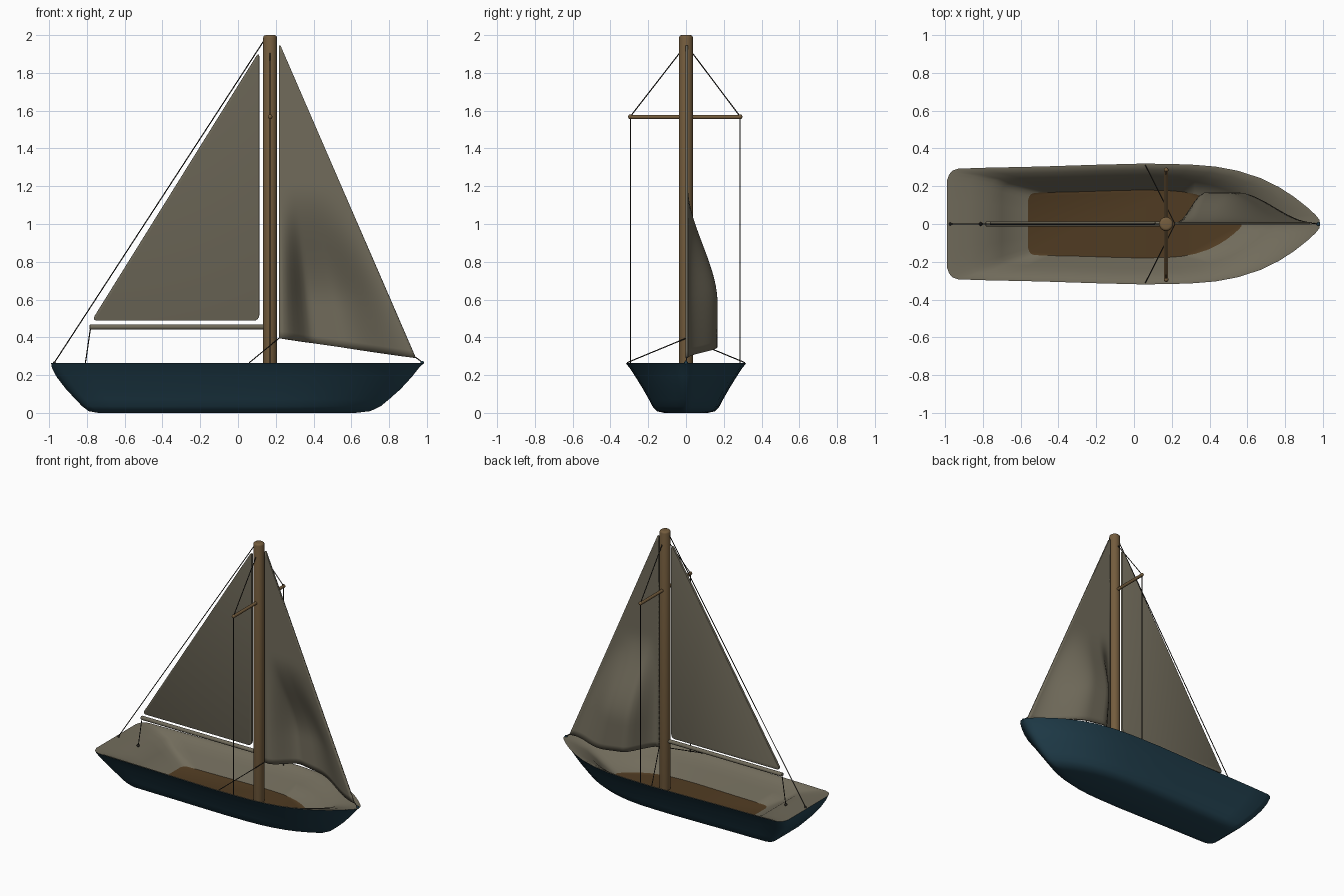
import bpy, bmesh, math
from mathutils import Vector

if "Cube" in bpy.data.objects:
    bpy.data.objects.remove(bpy.data.objects["Cube"])


def material(name, rgb):
    m = bpy.data.materials.new(name)
    m.diffuse_color = (*rgb, 1)
    m.use_nodes = True
    m.node_tree.nodes["Principled BSDF"].inputs["Base Color"].default_value = m.diffuse_color
    return m


TEAL = material("hull_teal", (0.016, 0.052, 0.078))
CREAM = material("cream", (0.165, 0.148, 0.105))
WOOD = material("mast_wood", (0.175, 0.108, 0.047))
FLOOR = material("floor_brown", (0.080, 0.044, 0.016))
ROPE = material("rope_dark", (0.022, 0.019, 0.015))


def finish(name, bm, mats, angle=40):
    bmesh.ops.recalc_face_normals(bm, faces=bm.faces)
    me = bpy.data.meshes.new(name)
    bm.to_mesh(me)
    bm.free()
    for m in mats:
        me.materials.append(m)
    ob = bpy.data.objects.new(name, me)
    bpy.context.collection.objects.link(ob)
    bpy.ops.object.select_all(action='DESELECT')
    ob.select_set(True)
    bpy.context.view_layer.objects.active = ob
    bpy.ops.object.shade_smooth_by_angle(angle=math.radians(angle))
    return ob


def rod(name, a, b, r, mat, sides=8, bevel=0.0):
    a, b = Vector(a), Vector(b)
    bm = bmesh.new()
    bmesh.ops.create_cone(bm, cap_ends=True, segments=sides, radius1=r, radius2=r, depth=(b - a).length)
    if bevel:
        caps = [e for e in bm.edges if any(len(f.verts) > 4 for f in e.link_faces)]
        bmesh.ops.bevel(bm, geom=caps, offset=bevel, segments=3, profile=0.5, affect='EDGES')
    bmesh.ops.rotate(bm, verts=bm.verts, matrix=(b - a).to_track_quat('Z', 'Y').to_matrix())
    bmesh.ops.translate(bm, verts=bm.verts, vec=(a + b) / 2)
    return finish(name, bm, [mat])


def ball(name, loc, r, mat):
    bm = bmesh.new()
    bmesh.ops.create_uvsphere(bm, u_segments=10, v_segments=6, radius=r)
    bmesh.ops.translate(bm, verts=bm.verts, vec=loc)
    return finish(name, bm, [mat])


def smooth(a, b, x):
    t = min(1, max(0, (x - a) / (b - a)))
    return t * t * (3 - 2 * t)


# Hull: one plan outline (length 0..1, half width 0..1) lofted through levels
half = [(0, 0.4), (0, 0.72), (0.006, 0.82), (0.014, 0.88), (0.03, 0.915), (0.10, 0.93),
        (0.25, 0.95), (0.4, 0.98), (0.53, 1.0), (0.65, 0.985), (0.72, 0.95), (0.78, 0.88),
        (0.84, 0.76), (0.89, 0.61), (0.93, 0.45), (0.965, 0.28), (0.988, 0.15), (0.998, 0.07)]
plan = half + [(1, 0)] + [(u, -w) for u, w in reversed(half)] + [(0, 0)]
outer = [(-0.74, 0.62, 0.115, 0), (-0.79, 0.70, 0.155, 0.009), (-0.825, 0.755, 0.178, 0.035),
         (-0.86, 0.80, 0.197, 0.072), (-0.91, 0.86, 0.227, 0.125), (-0.96, 0.92, 0.267, 0.19),
         (-0.985, 0.957, 0.298, 0.237), (-0.99, 0.985, 0.32, 0.265)]
inner = [(-0.98, 0.972, 0.310, 0.265), (-0.87, 0.89, 0.287, 0.25), (-0.76, 0.79, 0.262, 0.226),
         (-0.70, 0.72, 0.235, 0.185), (-0.56, 0.57, 0.18, 0.10)]
bm = bmesh.new()
rings = [[bm.verts.new((x0 + u * (x1 - x0), w * hw, z)) for u, w in plan]
         for x0, x1, hw, z in outer + inner]
bm.faces.new(rings[0])
n = len(plan)
for k in range(len(rings) - 1):
    for i in range(n):
        j = (i + 1) % n
        f = bm.faces.new((rings[k][i], rings[k][j], rings[k + 1][j], rings[k + 1][i]))
        f.material_index = 1 if k >= len(outer) - 1 else 0
bm.faces.new(rings[-1]).material_index = 2
finish("hull", bm, [TEAL, CREAM, FLOOR], 50)

# Spars
rod("mast", (0.17, 0, 0.09), (0.17, 0, 2.0), 0.037, WOOD, 24, 0.014)
rod("crosstree", (0.17, -0.295, 1.566), (0.17, 0.285, 1.566), 0.011, WOOD, 10)
rod("boom", (-0.785, 0, 0.455), (0.14, 0, 0.455), 0.014, CREAM, 14, 0.004)

# Mainsail: flat triangle with rounded corners and edges
bm = bmesh.new()
bm.faces.new([bm.verts.new(p) for p in ((0.113, 0.004, 0.488), (0.113, 0.004, 1.915), (-0.775, 0.004, 0.488))])
bmesh.ops.bevel(bm, geom=bm.verts[:], offset=0.03, segments=4, profile=0.5, affect='VERTICES')
main = finish("mainsail", bm, [CREAM])
s = main.modifiers.new("thickness", 'SOLIDIFY')
s.thickness, s.offset = 0.018, 0
b = main.modifiers.new("soft_edge", 'BEVEL')
b.width, b.segments = 0.005, 2

# Jib: triangular sheet whose lower part billows towards +y
N, M = 28, 40
bm = bmesh.new()
grid = []
for r in range(M + 1):
    t = r / M
    row = []
    for c in range(N + 1):
        u = c / N
        x = 0.217 + u * (0.725 * (1 - t) + 0.008 * t)
        z = (0.395 - 0.105 * u) * (1 - t) + 1.945 * t
        belly = smooth(0.02, 0.26, u) * (1 - smooth(0.45, 1.0, u)) * (1 - smooth(0.58, 1.2, z))
        row.append(bm.verts.new((x, 0.004 + 0.157 * belly, z)))
    grid.append(row)
for r in range(M):
    for c in range(N):
        bm.faces.new((grid[r][c], grid[r][c + 1], grid[r + 1][c + 1], grid[r + 1][c]))
jib = finish("jib", bm, [CREAM])
s = jib.modifiers.new("thickness", 'SOLIDIFY')
s.thickness, s.offset = 0.012, 0

# Rigging
R = 0.003
rod("backstay", (0.14, 0, 1.975), (-0.975, 0, 0.262), R, ROPE, 6)
rod("mainsheet", (-0.78, 0, 0.455), (-0.812, 0, 0.235), R, ROPE, 6)
rod("jib_tack_line", (0.94, 0.003, 0.295), (0.98, 0, 0.264), R, ROPE, 6)
for side, tag in ((-1, "near"), (1, "far")):
    y = side * 0.29 - 0.004
    rod("upper_shroud_" + tag, (0.17, side * 0.03, 1.91), (0.17, y, 1.57), R, ROPE, 6)
    rod("lower_shroud_" + tag, (0.17, y, 1.57), (0.17, y, 0.25), R, ROPE, 6)
    rod("jib_sheet_" + tag, (0.217, 0, 0.395), (0.06, side * 0.312, 0.266), R, ROPE, 6)
    ball("crosstree_tip_" + tag, (0.17, y, 1.568), 0.013, WOOD)
ball("mainsheet_cleat", (-0.812, 0, 0.242), 0.01, ROPE)
ball("bow_cleat", (0.975, 0, 0.266), 0.01, TEAL)
ball("stern_cleat", (-0.972, 0, 0.264), 0.008, ROPE)
